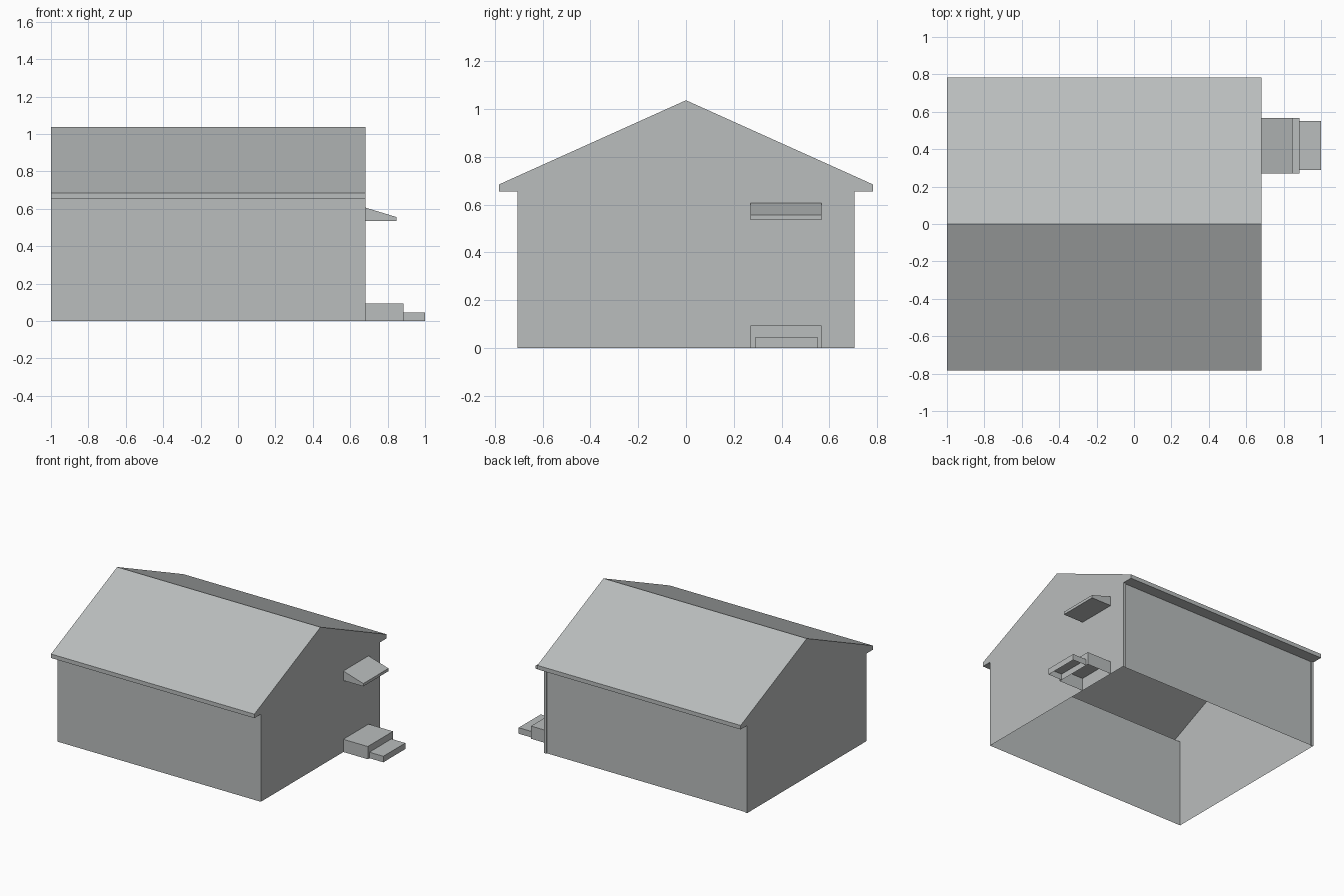
import bpy

cube = bpy.data.objects.get("Cube")
if cube:
    bpy.data.objects.remove(cube, do_unlink=True)

GREY = (0.49, 0.51, 0.51, 1.0)
mat = bpy.data.materials.new("plain_grey")
mat.use_nodes = True
mat.diffuse_color = GREY
mat.node_tree.nodes["Principled BSDF"].inputs["Base Color"].default_value = GREY


def along_x(u, v, w):
    return (w, u, v)


def along_y(u, v, w):
    return (u, -w, v)


def extrude(name, profile, start, end, place=along_x, closed=False):
    """Extrude a counter-clockwise profile with end caps; open profiles have no base."""
    n = len(profile)
    verts = [place(u, v, w) for w in (start, end) for u, v in profile]
    faces = [list(range(n))[::-1], list(range(n, 2 * n))]
    for i in range(n if closed else n - 1):
        j = (i + 1) % n
        faces.append([i, j, n + j, n + i])
    mesh = bpy.data.meshes.new(name)
    mesh.from_pydata(verts, [], faces)
    mesh.materials.append(mat)
    obj = bpy.data.objects.new(name, mesh)
    bpy.context.collection.objects.link(obj)
    return obj


def block(name, x0, x1, y0, y1, height):
    """Box standing on the ground with an open underside."""
    return extrude(name, [(y1, 0), (y1, height), (y0, height), (y0, 0)], x0, x1)


WEST, EAST = -1.0, 0.683
FRONT, BACK, POST = -0.705, 0.698, 0.705
EAVE, SOFFIT = 0.782, 0.655

# House walls, eaves and gable roof as one hollow shell
back_half = [(BACK, 0), (BACK, SOFFIT), (EAVE, SOFFIT), (EAVE, 0.685)]
front_half = [(-EAVE, 0.685), (-EAVE, SOFFIT), (FRONT, SOFFIT), (FRONT, 0)]
extrude("house_shell", back_half + [(0, 1.037)] + front_half, WEST, EAST)

# Narrow posts at the ends of the back wall
for side, x in (("right", WEST), ("left", EAST - 0.02)):
    block("back_post_" + side, x, x + 0.02, BACK, POST, SOFFIT)

# Entrance steps
block("upper_step", EAST, 0.885, 0.27, 0.568, 0.095)
block("lower_step", 0.885, 1.0, 0.29, 0.55, 0.045)

# Sloping door canopy
extrude("door_canopy", [(EAST, 0.535), (0.848, 0.535), (0.848, 0.556), (EAST, 0.606)],
        -0.568, -0.27, along_y, closed=True)
